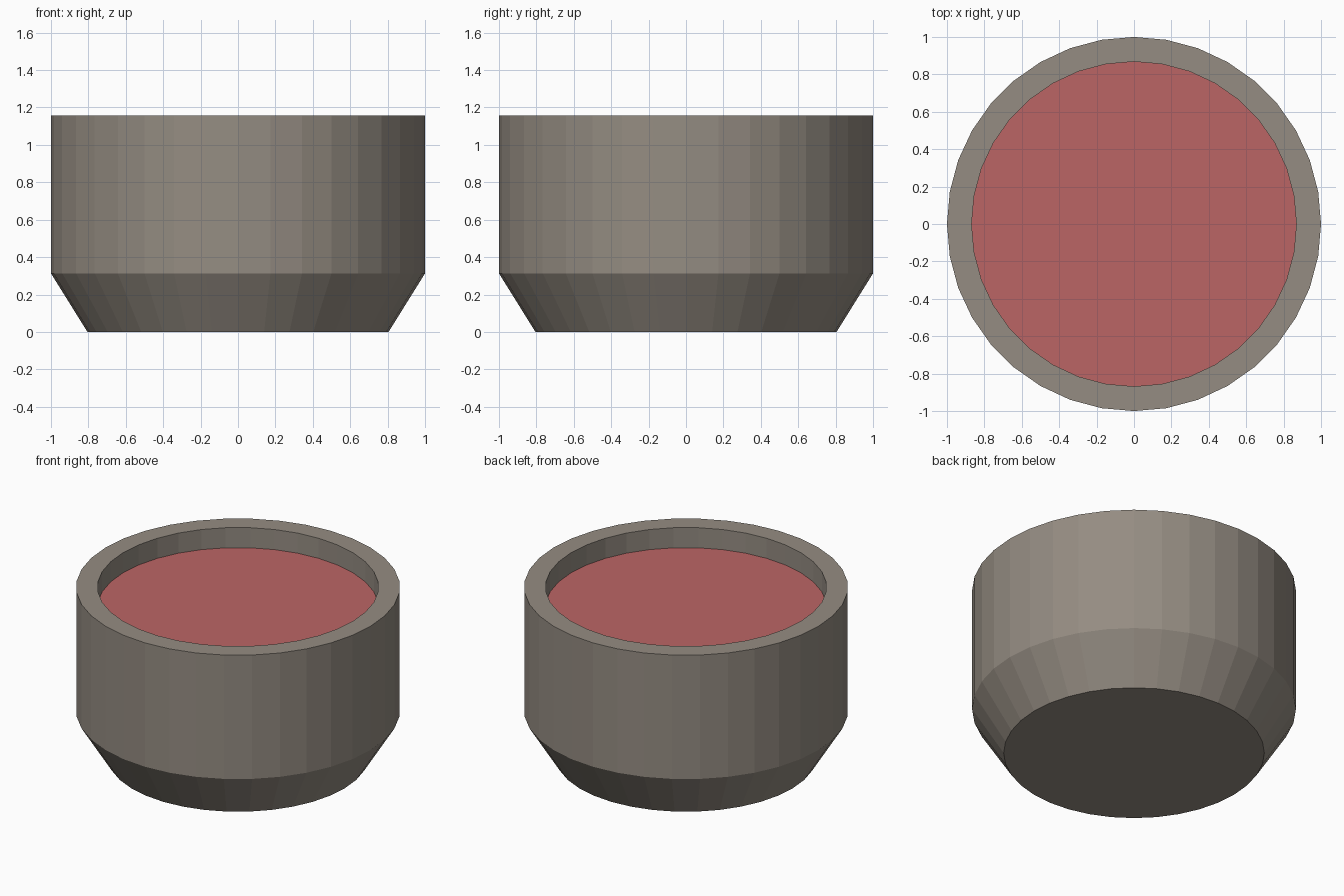
import bpy
import bmesh
from math import cos, sin, tau

if "Cube" in bpy.data.objects:
    bpy.data.objects.remove(bpy.data.objects["Cube"])

SIDES = 36
FILL_Z = 1.02
INNER_R = 0.868


def material(name, rgb):
    mat = bpy.data.materials.new(name)
    mat.diffuse_color = (*rgb, 1)
    mat.use_nodes = True
    mat.node_tree.nodes["Principled BSDF"].inputs["Base Color"].default_value = mat.diffuse_color
    return mat


def lathe(name, profile, mat, cap_start=False):
    """Revolve (radius, z) points around z into flat-sided rings."""
    bm = bmesh.new()
    rings = [[bm.verts.new((r * cos(tau * i / SIDES), r * sin(tau * i / SIDES), z))
              for i in range(SIDES)] for r, z in profile]
    for low, high in zip(rings, rings[1:]):
        for i in range(SIDES):
            j = (i + 1) % SIDES
            bm.faces.new((low[i], low[j], high[j], high[i]))
    if cap_start:
        bm.faces.new(rings[0][::-1])
    if len(rings) == 1:
        bm.faces.new(rings[0])
    mesh = bpy.data.meshes.new(name)
    bm.to_mesh(mesh)
    bm.free()
    mesh.materials.append(mat)
    obj = bpy.data.objects.new(name, mesh)
    bpy.context.collection.objects.link(obj)
    return obj


# Bowl: flat base, flared foot, straight wall, flat rim, inner wall
lathe("bowl",
      [(0.805, 0), (1, 0.313), (1, 1.157), (INNER_R, 1.157), (INNER_R, FILL_Z)],
      material("stone", (0.30, 0.265, 0.225)), cap_start=True)

# Filling: flat red disc just below the rim
lathe("filling", [(INNER_R, FILL_Z)], material("red_filling", (0.50, 0.13, 0.13)))
